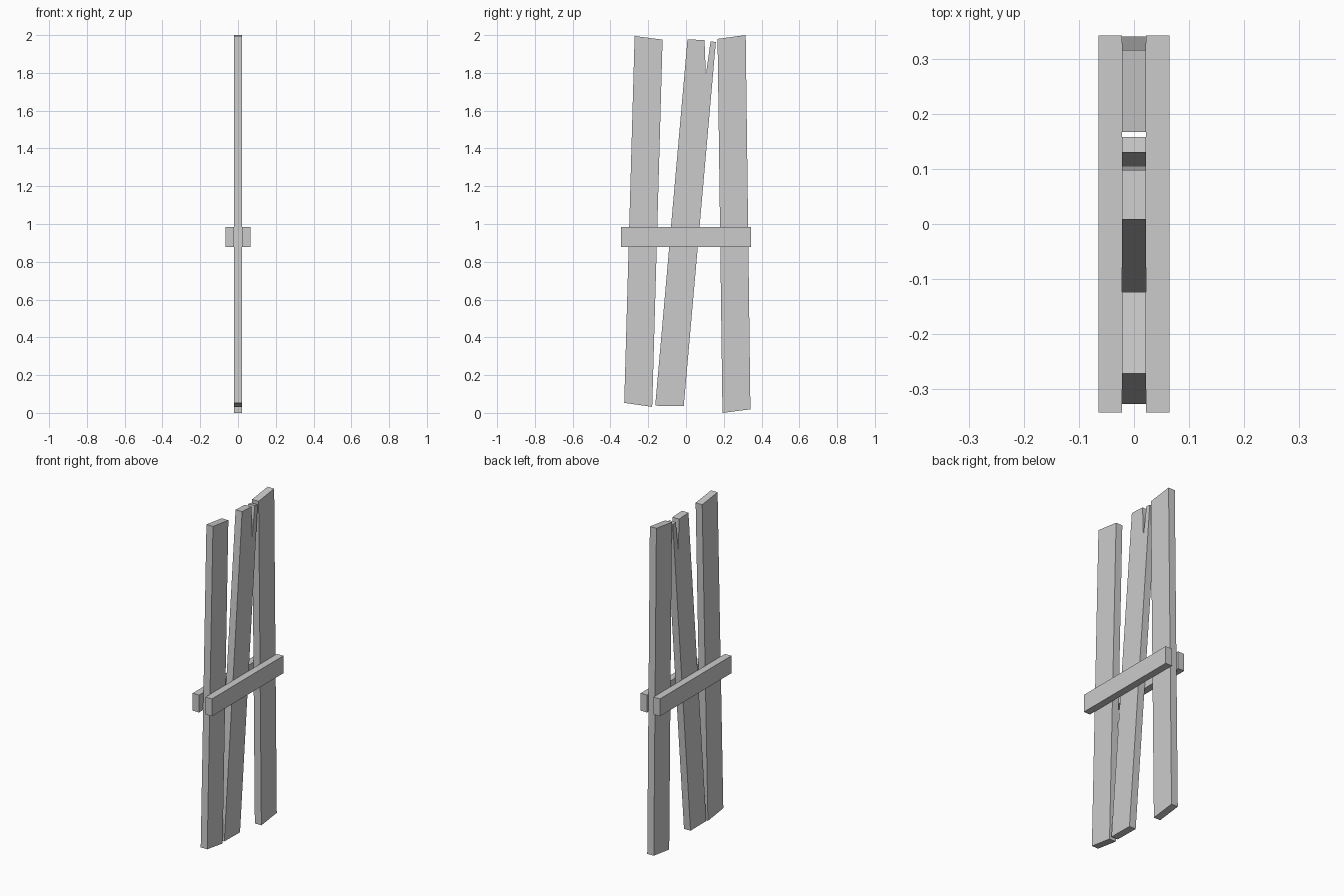
import bpy, bmesh

if "Cube" in bpy.data.objects:
    bpy.data.objects.remove(bpy.data.objects["Cube"])


def board(name, outline, x0, x1):
    """Extrude a (y, z) outline along x from x0 to x1."""
    bm = bmesh.new()
    face = bm.faces.new([bm.verts.new((x0, y, z)) for y, z in outline])
    ext = bmesh.ops.extrude_face_region(bm, geom=[face])
    verts = [v for v in ext["geom"] if isinstance(v, bmesh.types.BMVert)]
    bmesh.ops.translate(bm, verts=verts, vec=(x1 - x0, 0, 0))
    bmesh.ops.recalc_face_normals(bm, faces=bm.faces)
    mesh = bpy.data.meshes.new(name)
    bm.to_mesh(mesh)
    bm.free()
    obj = bpy.data.objects.new(name, mesh)
    bpy.context.collection.objects.link(obj)
    return obj


T = 0.022  # half plank thickness

# Upright planks, the middle one with a split in its top end
planks = {
    "left_plank": [(-0.327, 0.053), (-0.179, 0.032), (-0.124, 1.976), (-0.272, 1.995)],
    "split_middle_plank": [(-0.163, 0.038), (-0.012, 0.036), (0.158, 1.963), (0.130, 1.967),
                           (0.105, 1.787), (0.098, 1.973), (0.008, 1.978)],
    "right_plank": [(0.193, 0.0), (0.341, 0.019), (0.316, 2.0), (0.167, 1.980)],
}
for name, outline in planks.items():
    board(name, outline, -T, T)

# Cross rails on both faces of the planks
rail = [(-0.343, 0.879), (0.343, 0.879), (0.343, 0.985), (-0.343, 0.985)]
for name, side in (("left_cross_rail", -1), ("right_cross_rail", 1)):
    board(name, rail, side * T, side * 0.065)
